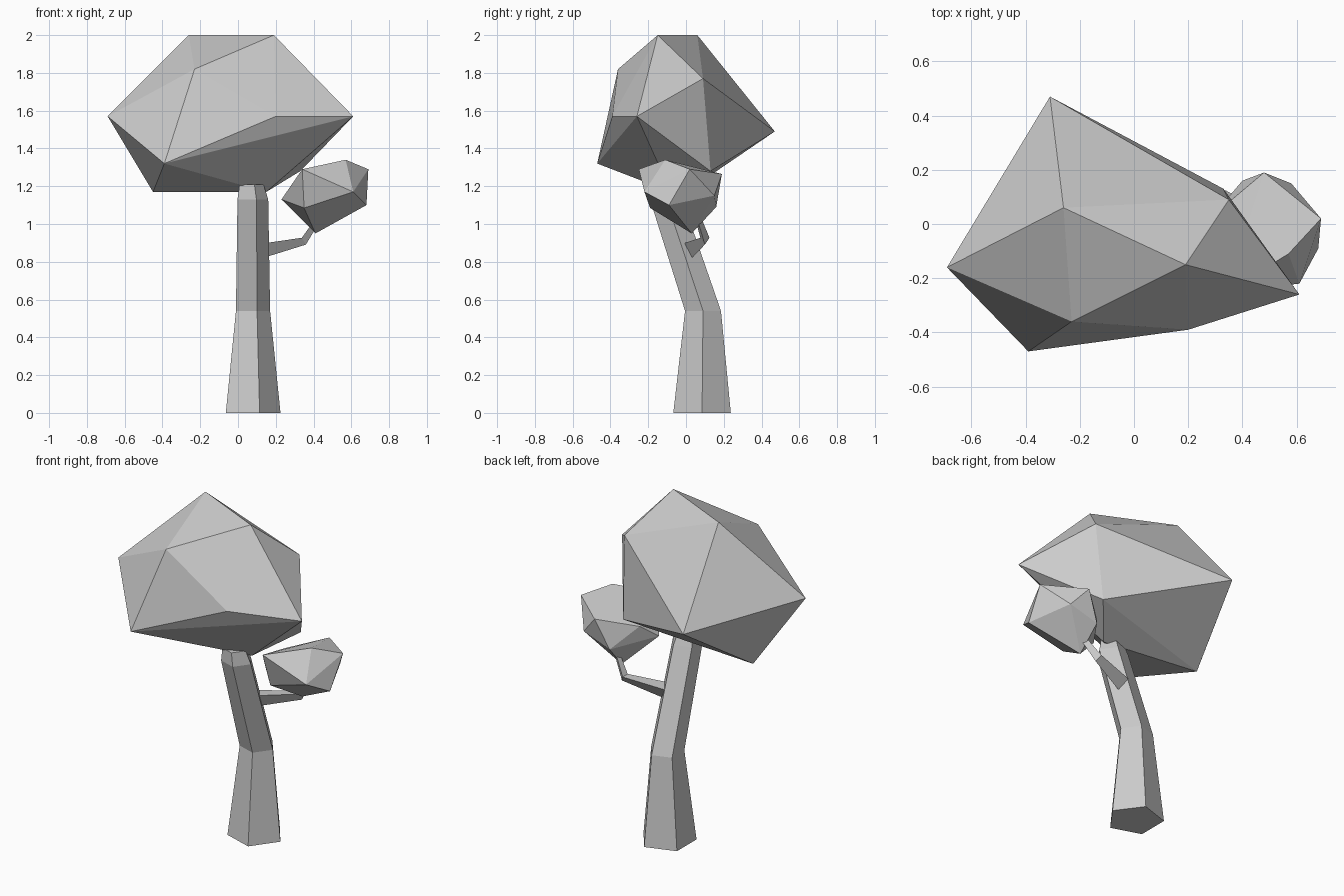
import bpy, bmesh, math
from mathutils import Vector

if "Cube" in bpy.data.objects:
    bpy.data.objects.remove(bpy.data.objects["Cube"])


def finish(name, bm):
    bmesh.ops.recalc_face_normals(bm, faces=bm.faces)
    mesh = bpy.data.meshes.new(name)
    bm.to_mesh(mesh)
    bm.free()
    obj = bpy.data.objects.new(name, mesh)
    bpy.context.collection.objects.link(obj)
    return obj


def foliage(name, points):
    """Faceted leaf clump: hull around twelve corner points."""
    bm = bmesh.new()
    for p in points:
        bm.verts.new(p)
    bmesh.ops.convex_hull(bm, input=bm.verts)
    return finish(name, bm)


def limb(name, sides, rings):
    """Tapered limb lofted through rings of (ring points)."""
    bm = bmesh.new()
    loops = [[bm.verts.new(p) for p in ring] for ring in rings]
    for lo, hi in zip(loops, loops[1:]):
        for i in range(sides):
            j = (i + 1) % sides
            bm.faces.new((lo[i], lo[j], hi[j], hi[i]))
    bm.faces.new(loops[0][::-1])
    bm.faces.new(loops[-1])
    return finish(name, bm)


def ring(center, radius, sides, u, v, phase=0.0):
    c = Vector(center)
    angles = [phase + math.tau * i / sides for i in range(sides)]
    return [c + radius * (math.cos(a) * u + math.sin(a) * v) for a in angles]


X, Y, Z = Vector((1, 0, 0)), Vector((0, 1, 0)), Vector((0, 0, 1))

# Five-sided leaning trunk
trunk_path = [((.065, .085, 0), .16), ((.07, .09, .54), .10),
              ((.07, -.105, 1.13), .09), ((.065, -.12, 1.21), .07)]
limb("trunk", 5, [ring(c, r, 5, X, Y) for c, r in trunk_path])

# Thin three-sided side branch with an upward bend
branch_path = [((.10, .02, .865), .055, X), ((.345, .10, .915), .028, X + .6 * Z),
               ((.45, .05, 1.07), .015, X + Z)]
rings = []
for c, r, d in branch_path:
    side = Y.copy()
    rings.append(ring(c, r, 3, side, d.normalized().cross(side), -math.pi / 2))
limb("branch", 3, rings)

# Large main crown
foliage("main_crown", [
    (-.26, .06, 2.0), (.19, -.15, 2.0), (-.23, -.36, 1.82), (.35, .09, 1.77),
    (-.69, -.16, 1.57), (.61, -.26, 1.57), (.20, -.39, 1.57), (-.31, .47, 1.49),
    (-.39, -.47, 1.32), (.33, .13, 1.28), (-.45, 0, 1.17), (.15, -.08, 1.17)])

# Small crown on the branch
foliage("small_crown", [
    (.57, -.11, 1.34), (.34, -.25, 1.29), (.69, .02, 1.29), (.48, .19, 1.265),
    (.61, -.22, 1.17), (.68, -.09, 1.10), (.58, .15, 1.15), (.23, -.07, 1.13),
    (.29, .03, 1.21), (.35, -.19, 1.085), (.40, .16, 1.09), (.41, .03, .95)])
